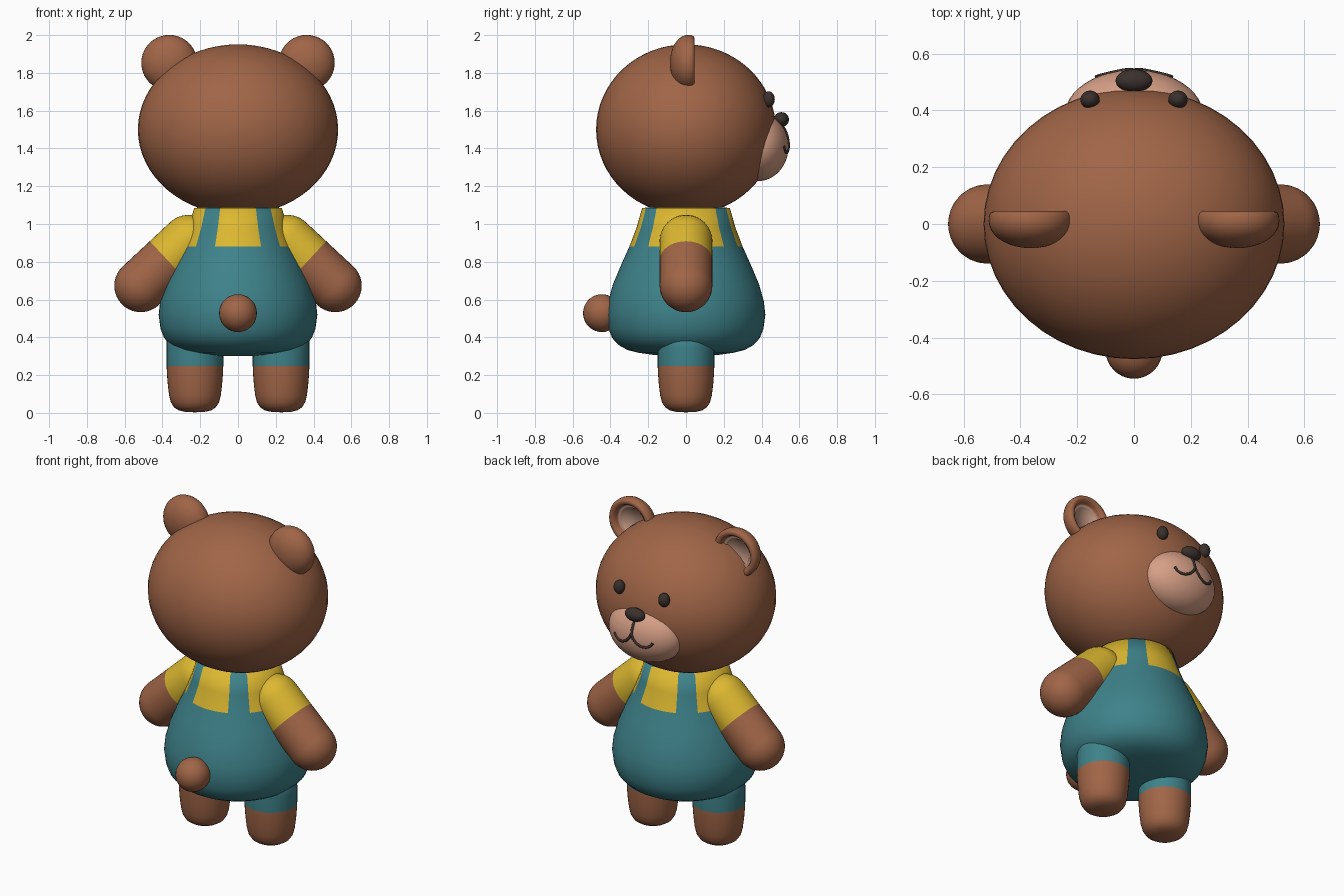
import bpy, bmesh, math
from mathutils import Matrix, Vector

if "Cube" in bpy.data.objects:
    bpy.data.objects.remove(bpy.data.objects["Cube"])


def material(name, rgb):
    m = bpy.data.materials.new(name)
    m.diffuse_color = (*rgb, 1)
    m.use_nodes = True
    m.node_tree.nodes["Principled BSDF"].inputs["Base Color"].default_value = m.diffuse_color
    return m


BROWN = material("brown fur", (0.352, 0.130, 0.063))
TEAL = material("teal cloth", (0.048, 0.223, 0.254))
YELLOW = material("yellow cloth", (0.72, 0.48, 0.03))
TAN = material("tan muzzle", (0.68, 0.35, 0.24))
PINK = material("inner ear", (0.52, 0.30, 0.22))
DARK = material("dark brown", (0.042, 0.030, 0.026))


def finish(bm, name, mats, rule=None, matrix=None):
    """Colour faces by a rule in local space, then place the object."""
    bmesh.ops.recalc_face_normals(bm, faces=bm.faces)
    for f in bm.faces:
        f.smooth = True
        if rule:
            f.material_index = rule(f.calc_center_median())
    if matrix:
        bm.transform(matrix)
    me = bpy.data.meshes.new(name)
    bm.to_mesh(me)
    bm.free()
    for m in mats:
        me.materials.append(m)
    ob = bpy.data.objects.new(name, me)
    bpy.context.collection.objects.link(ob)
    return ob


def lathe(name, profile, mats, rule=None, matrix=None, segs=60):
    """Revolve (radius, z) points about the local z axis."""
    bm = bmesh.new()
    rings = []
    for r, z in profile:
        rings.append([bm.verts.new((r * math.sin(2 * math.pi * i / segs),
                                    r * math.cos(2 * math.pi * i / segs), z))
                      for i in range(segs)])
    for a, b in zip(rings, rings[1:]):
        for i in range(segs):
            j = (i + 1) % segs
            bm.faces.new((a[i], a[j], b[j], b[i]))
    bmesh.ops.remove_doubles(bm, verts=bm.verts, dist=1e-5)
    return finish(bm, name, mats, rule, matrix)


def ellipsoid(name, centre, radii, mat, u=32, v=18):
    bm = bmesh.new()
    bmesh.ops.create_uvsphere(bm, u_segments=u, v_segments=v, radius=1)
    return finish(bm, name, [mat], None,
                  Matrix.Translation(centre) @ Matrix.Diagonal((*radii, 1)))


# Head and tail
ellipsoid("head", (0, 0, 1.5), (0.53, 0.476, 0.451), BROWN, 48, 32)
ellipsoid("tail", (0, -0.445, 0.528), (0.1, 0.1, 0.1), BROWN)

# Body: dungarees with a yellow shirt showing between four straps
def body_rule(c):
    if c.z < 0.88:
        return 0
    a = math.degrees(math.atan2(abs(c.x), abs(c.y)))
    return 0 if 24 < a < 48 else 1


lathe("body", [(0, .30), (.10, .302), (.18, .308), (.25, .318), (.31, .333),
               (.355, .358), (.39, .395), (.41, .445), (.42, .52), (.412, .59),
               (.387, .68), (.345, .78), (.30, .88), (.262, .98), (.232, 1.085),
               (0, 1.10)], [TEAL, YELLOW], body_rule)

# Muzzle, nose
MC, MR = Vector((0, 0.38, 1.41)), Vector((0.245, 0.163, 0.183))
ellipsoid("muzzle", MC, MR, TAN, 48, 24)
ellipsoid("nose", (0, 0.505, 1.553), (0.065, 0.04, 0.039), DARK)

# Mouth: thin tubes that follow the muzzle surface
def on_muzzle(x, z):
    k = 1 - (x / MR.x) ** 2 - ((z - MC.z) / MR.z) ** 2
    return (x, MC.y + MR.y * math.sqrt(k), z)


arc = [(0, 1.445), (.012, 1.42), (.035, 1.395), (.065, 1.38), (.095, 1.38),
       (.118, 1.392), (.132, 1.412)]
cu = bpy.data.curves.new("mouth", "CURVE")
cu.dimensions = "3D"
cu.bevel_depth = 0.008
cu.bevel_resolution = 2
cu.use_fill_caps = True
for line in ([(0, 1.53), (0, 1.5), (0, 1.47), (0, 1.44)],
             arc, [(-x, z) for x, z in arc]):
    sp = cu.splines.new("POLY")
    sp.points.add(len(line) - 1)
    for p, (x, z) in zip(sp.points, line):
        p.co = (*on_muzzle(x, z), 1)
cu.materials.append(DARK)
mouth = bpy.data.objects.new("mouth", cu)
bpy.context.collection.objects.link(mouth)
bpy.context.view_layer.objects.active = mouth
mouth.select_set(True)
bpy.ops.object.convert(target="MESH")

# Profiles for the paired parts
R, L, CUFF = 0.14, 0.345, 0.196
quarter = [math.radians(a) for a in range(0, 91, 10)]
arm_profile = ([(R * math.sin(a), -R * math.cos(a)) for a in quarter]
               + [(R, CUFF)]
               + [(R * math.cos(a), L + R * math.sin(a)) for a in quarter])
leg_profile = [(0, 0), (.05, .002), (.085, .01), (.11, .026), (.127, .052),
               (.137, .09), (.144, .15), (.148, .2), (.15, .245), (.15, .34), (.148, .44),
               (0, .46)]
ear_profile = ([(.148 * math.sin(a), .01 - .095 * math.cos(a)) for a in quarter]
               + [(.147, .028), (.141, .04), (.13, .046), (.118, .044), (.108, .036),
                  (.102, .022), (.099, .010), (.088, .013), (.08, .008), (.076, 0),
                  (0, -.004)])

for s, side in ((-1, "left"), (1, "right")):
    # Eye
    ellipsoid(side + "_eye", (s * .155, .438, 1.66), (.034, .032, .042), DARK)
    # Ear: domed behind, rim and dished pink centre in front
    lathe(side + "_ear", ear_profile, [BROWN, PINK],
          lambda c: int(math.hypot(c.x, c.y) < .099 and c.z > -.006),
          Matrix.Translation((s * .364, 0, 1.853)) @ Matrix.Rotation(-math.pi / 2, 4, "X"), 40)
    # Arm with sleeve
    turn = Vector((-s * .73, 0, .68)).to_track_quat("Z", "Y").to_matrix().to_4x4()
    lathe(side + "_arm", arm_profile, [BROWN, YELLOW], lambda c: int(c.z > CUFF),
          Matrix.Translation((s * .515, 0, .673)) @ turn, 40)
    # Leg with short trouser
    lathe(side + "_leg", leg_profile, [BROWN, TEAL], lambda c: int(c.z > .245),
          Matrix.Translation((s * .228, 0, .003)), 40)
